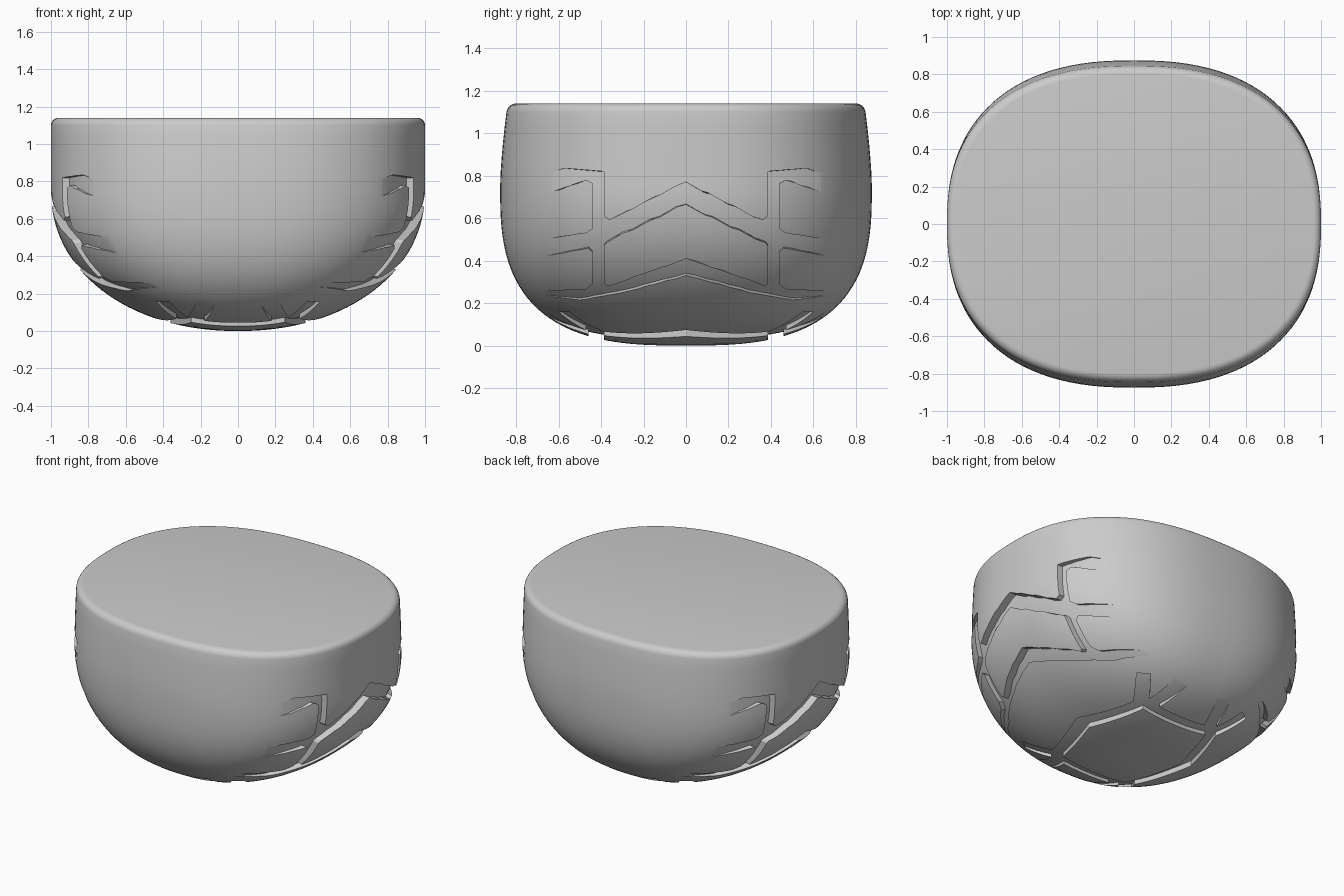
import bpy, bmesh, math

cube = bpy.data.objects.get("Cube")
if cube:
    bpy.data.objects.remove(cube, do_unlink=True)

BELLY, TOP, CORNER = 0.75, 1.14, 2.4

grey = bpy.data.materials.new("plain_grey")
grey.use_nodes = True
grey.diffuse_color = (0.6, 0.6, 0.6, 1)
for node in grey.node_tree.nodes:
    if node.type == 'BSDF_PRINCIPLED':
        node.inputs["Base Color"].default_value = (0.6, 0.6, 0.6, 1)


def radii(z):
    """Half width and half depth of the bowl at height z."""
    if z < BELLY:
        c = 1 - z / BELLY
        return (1 - c ** 2.1) ** (1 / 2.1), 0.875 * (1 - c ** 2.85) ** (1 / 2.85)
    t = (z - BELLY) / (TOP - BELLY)
    return 1.0, 0.875 - 0.035 * t ** 1.5


def side_x(y, z):
    """Where the bowl's side lies at depth y and height z."""
    rx, ry = radii(z)
    return rx * max(0.02, 1 - (abs(y) / ry) ** CORNER) ** (1 / CORNER)


def volume(mesh):
    bm = bmesh.new()
    bm.from_mesh(mesh)
    bm.normal_update()
    result = bm.calc_volume(signed=True)
    bm.free()
    return result


def loft(name, rings):
    """Closed solid through rings of equal point count, facing outward."""
    bm = bmesh.new()
    loops = [[bm.verts.new(p) for p in ring] for ring in rings]
    n = len(loops[0])
    for a, b in zip(loops, loops[1:]):
        for i in range(n):
            j = (i + 1) % n
            bm.faces.new((a[i], a[j], b[j], b[i]))
    bm.faces.new(loops[0][::-1])
    bm.faces.new(loops[-1])
    bm.normal_update()
    if bm.calc_volume(signed=True) < 0:
        bmesh.ops.reverse_faces(bm, faces=bm.faces[:])
    mesh = bpy.data.meshes.new(name)
    bm.to_mesh(mesh)
    bm.free()
    mesh.materials.append(grey)
    obj = bpy.data.objects.new(name, mesh)
    bpy.context.collection.objects.link(obj)
    return obj


def bowl(name, sx=1.0, sy=1.0, lift=0.0, segments=112, steps=32):
    """Rounded-square bowl with a flat top and a soft rim."""
    levels = []
    for i in range(1, steps + 1):
        z = BELLY * (1 - math.cos(math.pi / 2 * i / steps))
        levels.append((z, 0.0))
    rim = 0.04
    levels += [(BELLY + (TOP - rim - BELLY) * i / 5, 0.0) for i in range(1, 6)]
    for i in range(1, 6):
        a = math.pi / 2 * i / 5
        levels.append((TOP - rim + rim * math.sin(a), rim * (1 - math.cos(a))))
    rings = []
    for z, inset in levels:
        rx, ry = radii(z)
        ring = []
        for k in range(segments):
            a = 2 * math.pi * k / segments
            c, s = math.cos(a), math.sin(a)
            x = math.copysign(abs(c) ** (2 / CORNER), c) * (rx - inset) * sx
            y = math.copysign(abs(s) ** (2 / CORNER), s) * (ry - inset) * sy
            ring.append((x, y, lift + z * (1 - lift / TOP)))
        rings.append(ring)
    return loft(name, rings)


def mirrored(half):
    """Close a half outline by mirroring its first coordinate."""
    return half + [(-u, v) for u, v in half[::-1] if abs(u) > 1e-6]


def divided(points, parts=3):
    result = []
    for (u, v), (s, t) in zip(points, points[1:] + points[:1]):
        result += [(u + (s - u) * k / parts, v + (t - v) * k / parts)
                   for k in range(parts)]
    return result


def side_prism(name, outline, side, near, far):
    """Prism through the side whose walls lean toward the middle."""
    rings = []
    for plane in (near, far):
        rings.append([(side * plane, y,
                       z + 0.5 * (z - BELLY) * (plane - side_x(y, z)))
                      for y, z in divided(outline)])
    return loft(name, rings)


def base_prism(name, outline, low, high):
    return loft(name, [[(x, y, z) for x, y in outline] for z in (low, high)])


def cut(target, tool, keep):
    """Subtract tool, accepting a solver whose result keeps enough volume."""
    before = volume(target.data)
    mod = target.modifiers.new("cut", 'BOOLEAN')
    mod.operation, mod.object = 'DIFFERENCE', tool
    for solver in ('MANIFOLD', 'EXACT', 'FLOAT'):
        mod.solver = solver
        bpy.context.view_layer.update()
        graph = bpy.context.evaluated_depsgraph_get()
        mesh = bpy.data.meshes.new_from_object(target.evaluated_get(graph))
        if keep * before < volume(mesh) < 0.9999 * before:
            target.data = mesh
            break
    target.modifiers.remove(mod)


body = bowl("bowl_body")
core = bowl("groove_floor", 0.95, 1.07, 0.03)

# Side grooves: a branching channel around one chevron panel
channel = mirrored([
    (0, .77), (.36, .59), (.385, .61), (.385, .82), (.57, .835), (.70, .79),
    (.70, .70), (.47, .78), (.44, .765), (.44, .55), (.47, .53), (.70, .495),
    (.70, .415), (.46, .46), (.44, .44), (.44, .29), (.47, .265), (.70, .256),
    (.70, .24), (.5, .215), (.3, .25), (0, .33)])
panel = mirrored([(0, .665), (.375, .485), (.385, .47), (.385, .29),
                  (.37, .28), (0, .41)])

# Base grooves: a channel with short spurs around a hexagon
quarter = [(.46, 0), (.33, .39), (.44, .55), (.37, .60), (.27, .47),
           (.20, .74), (.10, .74), (.18, .46)]
base_half = [(x, -y) for x, y in quarter[:0:-1]] + quarter
base_channel = mirrored(base_half)
hexagon = mirrored([(.25, -.385), (.36, 0), (.25, .385)])

grooves = []
for side in (1, -1):
    grooves.append((side_prism("side_groove", channel, side, 0.15, 1.3),
                    side_prism("side_panel", panel, side, 0.1, 1.4)))
grooves.append((base_prism("base_groove", base_channel, -0.2, 0.4),
                base_prism("base_panel", hexagon, -0.3, 0.5)))

for groove, island in grooves:
    cut(groove, island, 0.1)
    cut(groove, core, 0.01)
    cut(body, groove, 0.85)
for helper in [core] + [part for pair in grooves for part in pair]:
    bpy.data.objects.remove(helper, do_unlink=True)

# Smooth shell with crisp groove edges
bpy.ops.object.select_all(action='DESELECT')
body.select_set(True)
bpy.context.view_layer.objects.active = body
bpy.ops.object.shade_smooth_by_angle(angle=math.radians(30))
